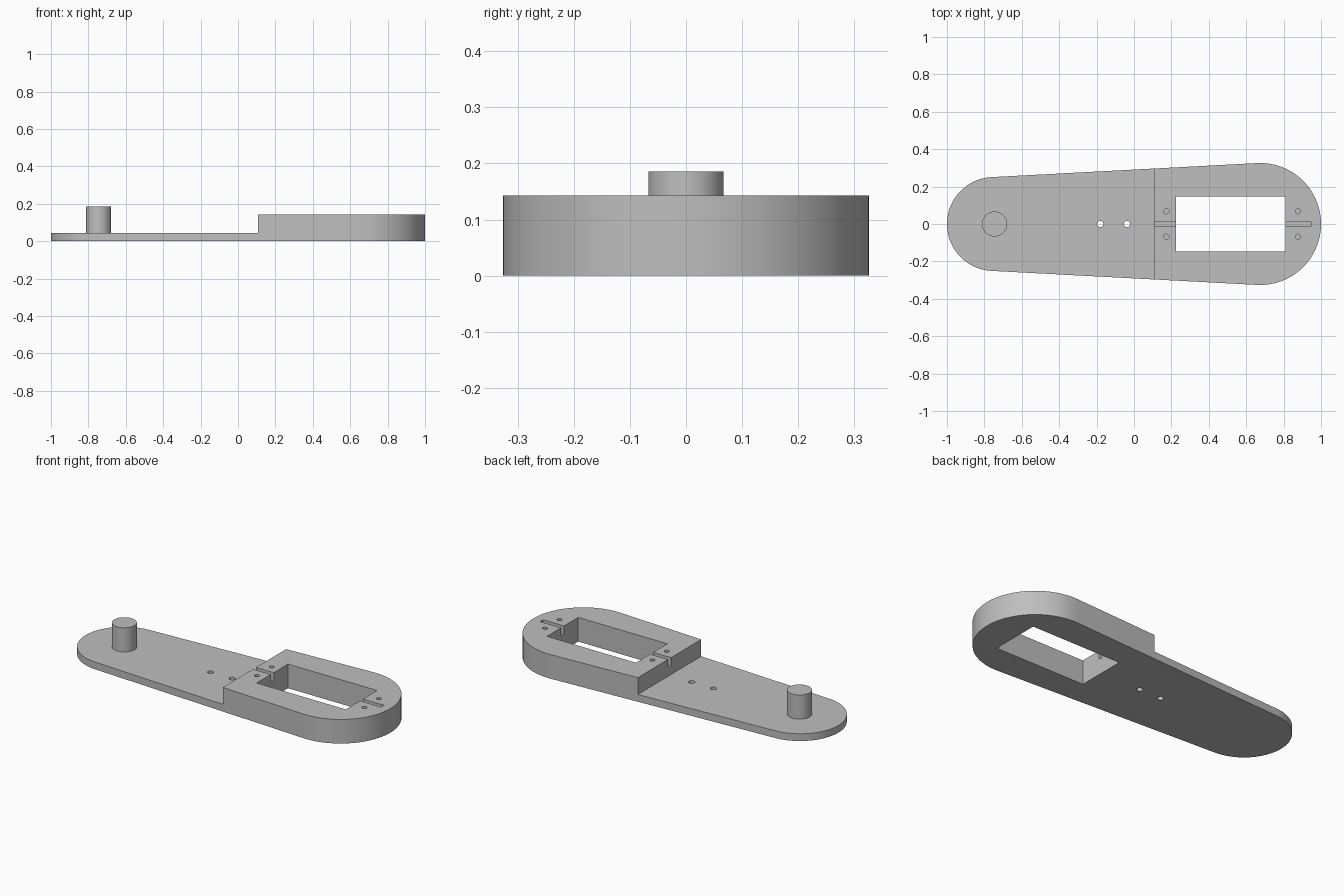
import bpy, bmesh, math

old = bpy.data.objects.get("Cube")
if old:
    bpy.data.objects.remove(old, do_unlink=True)

gray = bpy.data.materials.new("light gray")
gray.use_nodes = True
COLOR = (0.52, 0.52, 0.52, 1)
gray.diffuse_color = COLOR
gray.node_tree.nodes["Principled BSDF"].inputs["Base Color"].default_value = COLOR

PLATE, BLOCK, STEP_X = 0.043, 0.143, 0.108
SMALL_X, SMALL_R = -0.749, 0.251
BIG_X, BIG_R = 0.674, 0.326


def prism(name, points, z0, z1):
    """Extrude a flat outline from z0 to z1."""
    bm = bmesh.new()
    base = bm.faces.new([bm.verts.new((x, y, z0)) for x, y in points])
    top = bmesh.ops.extrude_face_region(bm, geom=[base])["geom"]
    bmesh.ops.translate(bm, vec=(0, 0, z1 - z0),
                        verts=[v for v in top if isinstance(v, bmesh.types.BMVert)])
    bmesh.ops.recalc_face_normals(bm, faces=bm.faces)
    mesh = bpy.data.meshes.new(name)
    bm.to_mesh(mesh)
    bm.free()
    mesh.materials.append(gray)
    obj = bpy.data.objects.new(name, mesh)
    bpy.context.collection.objects.link(obj)
    return obj


def arc(cx, cy, r, a0, a1, n):
    return [(cx + r * math.cos(a0 + (a1 - a0) * i / n),
             cy + r * math.sin(a0 + (a1 - a0) * i / n)) for i in range(n + 1)]


def circle(cx, cy, r, n):
    return arc(cx, cy, r, 0, 2 * math.pi, n)[:-1]


def rect(x0, x1, half):
    return [(x0, -half), (x1, -half), (x1, half), (x0, half)]


def cut(target, points, z0, z1):
    cutter = prism("cutter", points, z0, z1)
    mod = target.modifiers.new("cut", "BOOLEAN")
    mod.operation, mod.solver, mod.object = "DIFFERENCE", "EXACT", cutter
    bpy.context.view_layer.objects.active = target
    bpy.ops.object.modifier_apply(modifier=mod.name)
    bpy.data.objects.remove(cutter, do_unlink=True)


def smooth(obj):
    bpy.ops.object.select_all(action="DESELECT")
    obj.select_set(True)
    bpy.context.view_layer.objects.active = obj
    bpy.ops.object.shade_smooth_by_angle(angle=math.radians(30))


# Tapered arm: two round ends joined by tangent sides
t = math.pi / 2 + math.asin((BIG_R - SMALL_R) / (BIG_X - SMALL_X))
outline = (arc(BIG_X, 0, BIG_R, -t, t, 48)
           + arc(SMALL_X, 0, SMALL_R, t, 2 * math.pi - t, 48))
arm = prism("arm_body", outline, 0, BLOCK)

# Lower the thin half, leaving the raised block
cut(arm, rect(-1.2, STEP_X, 0.5), PLATE, 0.4)

# Rectangular pocket through the block, with a wire slot at each end
cut(arm, rect(0.225, 0.81, 0.147), -0.1, 0.4)
cut(arm, rect(0.05, 0.3, 0.014), BLOCK - 0.05, 0.4)
cut(arm, rect(0.75, 0.947, 0.014), BLOCK - 0.05, 0.4)

# Blind screw holes around the pocket
for x in (0.173, 0.877):
    for y in (-0.068, 0.068):
        cut(arm, circle(x, y, 0.014, 16), PLATE, 0.4)

# Through holes in the thin plate
for x in (-0.18, -0.038):
    cut(arm, circle(x, 0, 0.017, 16), -0.1, 0.4)
smooth(arm)

# Round pivot peg
peg = prism("pivot_peg", circle(-0.745, 0, 0.067, 48), PLATE - 0.01, 0.186)
smooth(peg)
